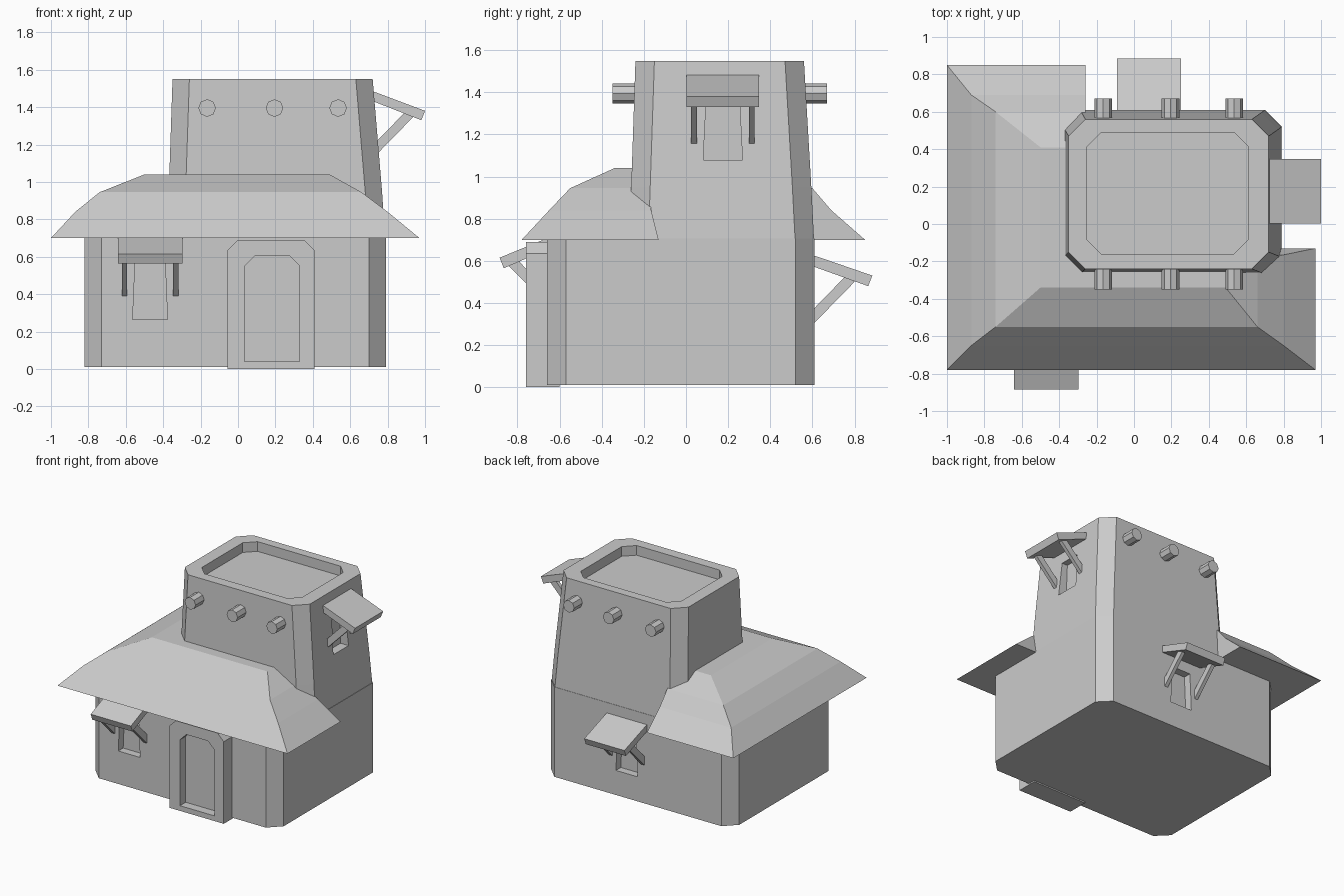
import bpy, bmesh
from math import radians
from mathutils import Matrix, Vector

if "Cube" in bpy.data.objects:
    bpy.data.objects.remove(bpy.data.objects["Cube"])


def loft(name, rings, mat=None):
    """Closed solid through rings of 3D points with equal counts."""
    bm = bmesh.new()
    vs = [[bm.verts.new(p) for p in r] for r in rings]
    n = len(vs[0])
    bm.faces.new(vs[0])
    bm.faces.new(vs[-1])
    for a, b in zip(vs, vs[1:]):
        for i in range(n):
            j = (i + 1) % n
            bm.faces.new((a[i], a[j], b[j], b[i]))
    if mat:
        bm.transform(mat)
    bmesh.ops.recalc_face_normals(bm, faces=bm.faces)
    me = bpy.data.meshes.new(name)
    bm.to_mesh(me)
    bm.free()
    ob = bpy.data.objects.new(name, me)
    bpy.context.collection.objects.link(ob)
    return ob


def octagon(x0, x1, y0, y1, z, c=0.09):
    """Rectangle with cut corners at height z."""
    return [(x0 + c, y0, z), (x1 - c, y0, z), (x1, y0 + c, z), (x1, y1 - c, z),
            (x1 - c, y1, z), (x0 + c, y1, z), (x0, y1 - c, z), (x0, y0 + c, z)]


def cut(ob, cutter):
    m = ob.modifiers.new("cut", 'BOOLEAN')
    m.operation, m.object, m.solver = 'DIFFERENCE', cutter, 'EXACT'
    bpy.context.view_layer.objects.active = ob
    bpy.ops.object.modifier_apply(modifier=m.name)
    bpy.data.objects.remove(cutter)


# Main walls and tapered tower
base = loft("base_walls", [octagon(-0.82, 0.79, -0.66, 0.61, z) for z in (0.01, 0.705)])
tower = loft("tower", [octagon(-0.38, 0.79, -0.27, 0.61, 0.66),
                       octagon(-0.37, 0.77, -0.26, 0.595, 0.95),
                       octagon(-0.35, 0.72, -0.24, 0.56, 1.55)])
cut(tower, loft("parapet_cutter",
                [octagon(-0.25, 0.61, -0.16, 0.49, z, 0.075) for z in (1.475, 1.7)]))

# L-shaped hipped roof, profile flattening towards the top
levels = [  # z, back y, left x, front y, right x, right end y
    (0.70, 0.85, -1.00, -0.78, 0.97, -0.13),
    (0.84, 0.69, -0.87, -0.65, 0.80, -0.165),
    (0.945, 0.60, -0.74, -0.55, 0.66, -0.18),
    (1.04, 0.41, -0.50, -0.34, 0.49, -0.22)]
loft("roof", [[(-0.26, b, z), (l, b, z), (l, f, z), (r, f, z), (r, e, z), (-0.26, e, z)]
              for z, b, l, f, r, e in levels])


# Doorway surround with recessed door
def arch(x0, x1, z0, z1, c, y):
    return [(x0, y, z0), (x1, y, z0), (x1, y, z1 - c), (x1 - c, y, z1),
            (x0 + c, y, z1), (x0, y, z1 - c)]


door = loft("door_frame", [arch(-0.055, 0.41, 0, 0.69, 0.055, y) for y in (-0.76, -0.60)])
cut(door, loft("door_cutter", [arch(0.035, 0.33, 0.04, 0.605, 0.055, y) for y in (-0.85, -0.69)]))


# Windows, each with a sloping awning on two struts
def window(side, wall, place, angle, reach, sill):
    x, y, z = place
    mat = Matrix.Translation(Vector((x, y, z))) @ Matrix.Rotation(radians(angle), 4, 'Z')

    def slab(name, profile, t0, t1):
        loft(side + name, [[(t, -u, w) for u, w in profile] for t in (t0, t1)], mat)

    slab("_awning", [(reach, 0), (reach - 0.02, -0.05), (-0.03, 0.052), (-0.03, 0.105)],
         -0.172, 0.172)
    for n, t in enumerate((-0.137, 0.137)):
        slab("_strut_%d" % (n + 1),
             [(-0.03, -0.255), (0.19, -0.03), (0.15, 0.0), (-0.03, -0.185)],
             t - 0.014, t + 0.014)
    outline = [(-0.093, sill), (0.093, sill), (0.08, -0.04), (-0.08, -0.04)]
    cut(wall, loft("window_cutter", [[(t, v, w) for t, w in outline] for v in (-0.15, 0.06)], mat))


window("front", base, (-0.47, -0.66, 0.615), 0, 0.225, -0.35)
window("right", tower, (0.75, 0.175, 1.38), 90, 0.25, -0.30)
window("back", base, (0.08, 0.61, 0.53), 180, 0.275, -0.33)

# Projecting roof beams, front and back
for i, x in enumerate((-0.165, 0.195, 0.535)):
    for side, y in (("front", -0.27), ("back", 0.59)):
        bpy.ops.mesh.primitive_cylinder_add(
            vertices=8, radius=0.047, depth=0.16, location=(x, y, 1.395),
            rotation=(radians(90), 0, 0))
        bpy.context.object.name = "%s_beam_%d" % (side, i + 1)
